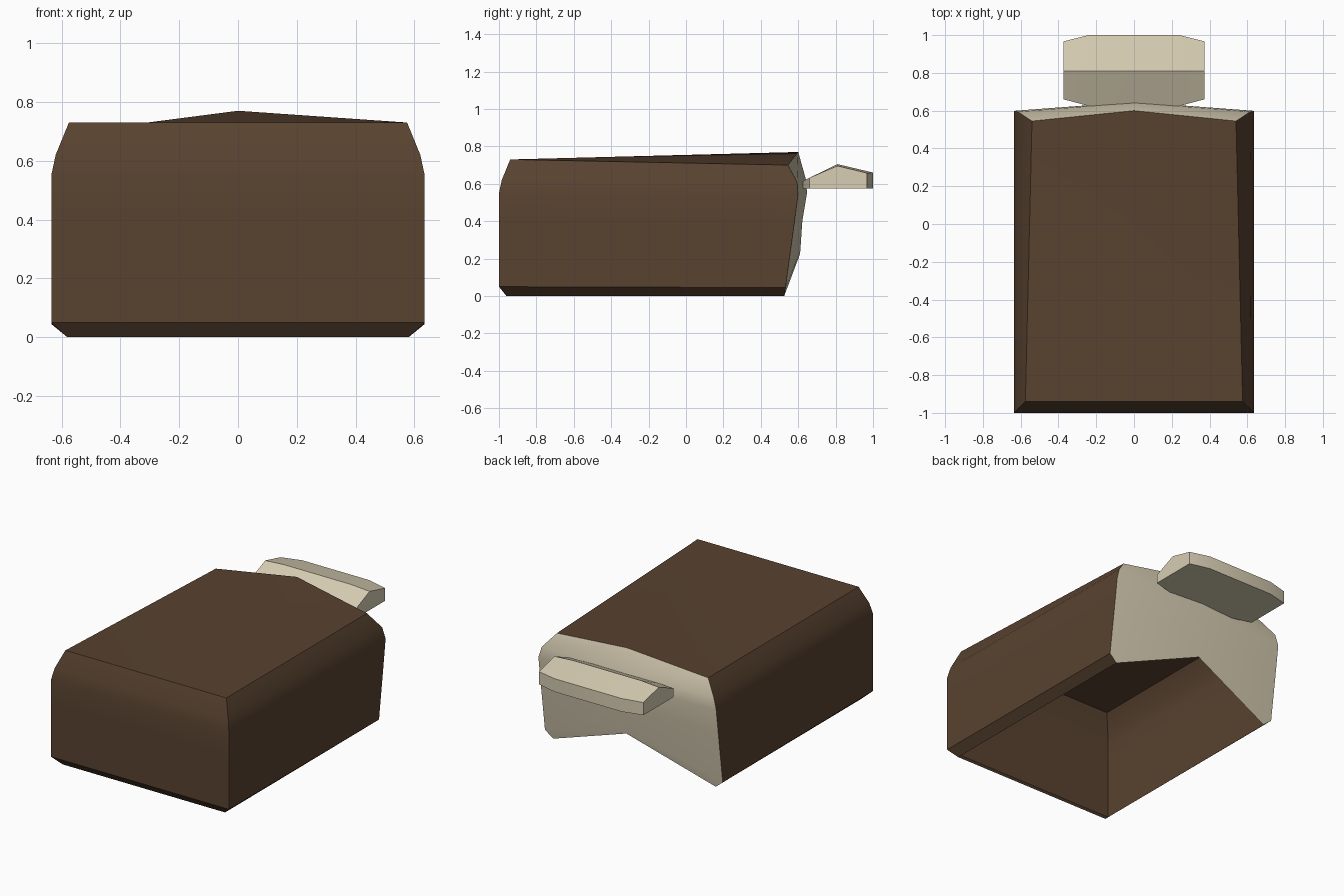
import bpy
from mathutils import Vector

if "Cube" in bpy.data.objects:
    bpy.data.objects.remove(bpy.data.objects["Cube"])


def material(name, rgb):
    m = bpy.data.materials.new(name)
    m.diffuse_color = (*rgb, 1)
    m.use_nodes = True
    m.node_tree.nodes["Principled BSDF"].inputs["Base Color"].default_value = m.diffuse_color
    return m


brown = material("dark brown", (0.098, 0.055, 0.029))
cream = material("cream", (0.68, 0.61, 0.45))


def build(name, polys, centre, mat, angle):
    """Make a mesh from polygons, each turned to face away from centre."""
    verts, faces, index = [], [], {}
    for poly in polys:
        pts = [Vector(p) for p in poly]
        mid = sum(pts, Vector()) / len(pts)
        normal = Vector()
        for i in range(1, len(pts) - 1):
            normal += (pts[i] - pts[0]).cross(pts[i + 1] - pts[0])
        if normal.dot(mid - Vector(centre)) < 0:
            pts.reverse()
        face = []
        for p in pts:
            key = tuple(round(c, 4) + 0.0 for c in p)
            if key not in index:
                index[key] = len(verts)
                verts.append(key)
            face.append(index[key])
        faces.append(face)
    me = bpy.data.meshes.new(name)
    me.from_pydata(verts, [], faces)
    me.update()
    me.materials.append(mat)
    ob = bpy.data.objects.new(name, me)
    bpy.context.collection.objects.link(ob)
    if angle:
        bpy.ops.object.select_all(action='DESELECT')
        ob.select_set(True)
        bpy.context.view_layer.objects.active = ob
        bpy.ops.object.shade_smooth_by_angle(angle=angle)
    return ob


def mx(p):
    return (-p[0], p[1], p[2])


# rows from the open bottom to the top: front corner, back corner, back centre
rows = [
    ((.58, -.96, 0), (.58, .525, 0), (0, .608, .22)),
    ((.635, -1, .05), (.635, .532, .045), (0, .611, .24)),
    ((.635, -1, .40), (.635, .578, .38), (0, .622, .40)),
    ((.635, -1, .55), (.635, .599, .54), (0, .647, .55)),
    ((.62, -.985, .62), (.615, .594, .61), (0, .642, .62)),
    ((.575, -.94, .73), (.54, .545, .70), (0, .60, .77)),
]

shell, back = [], []
for (f0, b0, c0), (f1, b1, c1) in zip(rows, rows[1:]):
    shell.append([f0, mx(f0), mx(f1), f1])
    for m in (tuple, mx):
        shell.append([m(f0), m(b0), m(b1), m(f1)])
        back.append([m(b0), c0, c1, m(b1)])

# roof, folded along two diagonals
f, b, c = rows[-1]
shell += [[c, f, mx(b)], [mx(b), mx(f), f], [c, f, b]]

build("body_shell", shell, (0, -.2, .38), brown, 0.6)
build("back_panel", back, (0, -.2, .38), cream, 0.6)

# ridged bar behind the back panel
mid = [(.625, .575), (.625, .615), (.81, .705), (1, .66), (1, .575)]
end = [(.66, .575), (.66, .632), (.81, .696), (.967, .657), (.967, .575)]
sections = [[(x, y, z) for y, z in prof]
            for x, prof in ((-.373, end), (-.24, mid), (.24, mid), (.373, end))]
bar = [sections[0], sections[-1]]
for s, t in zip(sections, sections[1:]):
    for i in range(5):
        j = (i + 1) % 5
        bar.append([s[i], s[j], t[j], t[i]])
build("back_bar", bar, (0, .81, .62), cream, 0.3)
